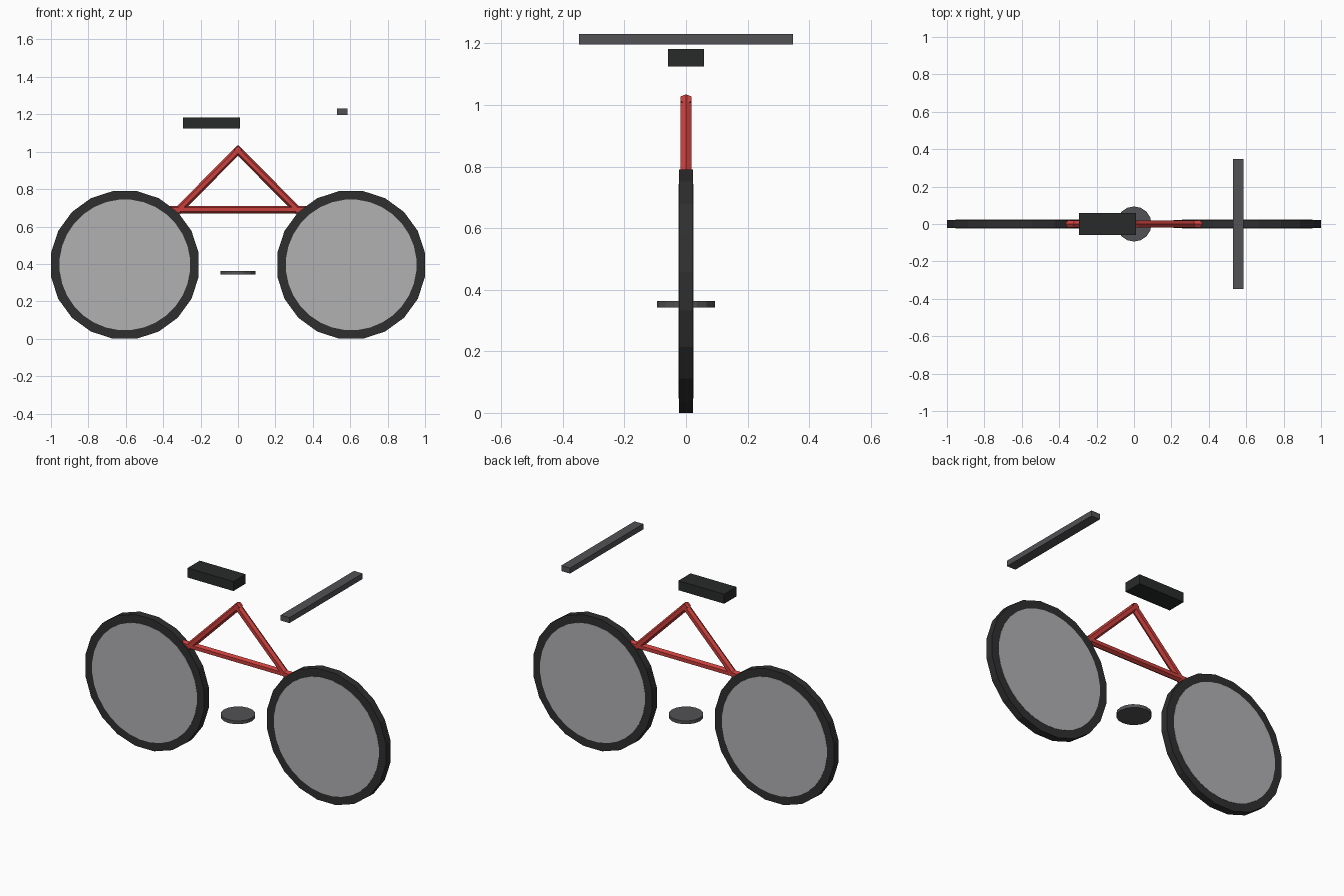
import bpy
import math
from mathutils import Vector, Matrix

if "Cube" in bpy.data.objects:
    bpy.data.objects.remove(bpy.data.objects["Cube"], do_unlink=True)


def material(name, r, g, b):
    mat = bpy.data.materials.new(name)
    mat.use_nodes = True
    mat.diffuse_color = (r, g, b, 1)
    mat.node_tree.nodes["Principled BSDF"].inputs["Base Color"].default_value = (r, g, b, 1)
    return mat


RED = material("red paint", 0.58, 0.05, 0.045)
RUBBER = material("tyre rubber", 0.028, 0.028, 0.029)
SILVER = material("silver disc", 0.44, 0.44, 0.45)
METAL = material("dark metal", 0.085, 0.085, 0.092)
LEATHER = material("black saddle", 0.022, 0.023, 0.023)


def finish(name, mat):
    obj = bpy.context.object
    obj.name = name
    obj.data.materials.append(mat)
    return obj


def box(name, low, high, mat):
    low, high = Vector(low), Vector(high)
    bpy.ops.mesh.primitive_cube_add(size=1, location=(low + high) / 2)
    obj = finish(name, mat)
    obj.data.transform(Matrix.Diagonal((high - low).to_4d()))
    return obj


def drum(name, sides, radius, depth, location, mat, axis_y=True):
    """Cylinder lying along y for wheels, or along z."""
    bpy.ops.mesh.primitive_cylinder_add(vertices=sides, radius=radius, depth=depth, location=location)
    obj = finish(name, mat)
    if axis_y:
        # half a step of spin puts a flat facet on the ground
        spin = Matrix.Rotation(math.pi / sides, 4, "Z")
        obj.data.transform(Matrix.Rotation(math.pi / 2, 4, "X") @ spin)
    return obj


def tube(name, start, end, mat, radius=0.021):
    """Six-sided frame tube between two points in the y = 0 plane."""
    a, b = Vector((start[0], 0, start[1])), Vector((end[0], 0, end[1]))
    bpy.ops.mesh.primitive_cylinder_add(vertices=6, radius=radius, depth=(b - a).length,
                                        location=(a + b) / 2)
    obj = finish(name, mat)
    along = (b - a).normalized()
    side = Vector((0, 1, 0))
    turn = Matrix((side, along.cross(side), along)).transposed()
    obj.data.transform(turn.to_4x4())
    return obj


# Wheels: faceted tyre with a silver disc just proud of each side
AXLE = 0.395
for name, x in (("rear", -0.605), ("front", 0.605)):
    drum(name + "_tyre", 20, AXLE / math.cos(math.pi / 20), 0.045, (x, 0, AXLE), RUBBER)
    drum(name + "_wheel_disc", 32, 0.35, 0.048, (x, 0, AXLE), SILVER)

# Triangular frame
tube("bottom_tube", (-0.37, 0.69), (0.37, 0.69), RED)
for name, s in (("rear_tube", -1), ("front_tube", 1)):
    tube(name, (s * 0.325, 0.68), (s * -0.012, 1.02), RED)

# Saddle, handlebar and chainring
box("saddle", (-0.295, -0.058, 1.125), (0.01, 0.058, 1.182), LEATHER)
box("handlebar", (0.528, -0.348, 1.197), (0.586, 0.348, 1.23), METAL)
drum("chainring", 16, 0.094, 0.02, (0, 0, 0.353), METAL, axis_y=False)
